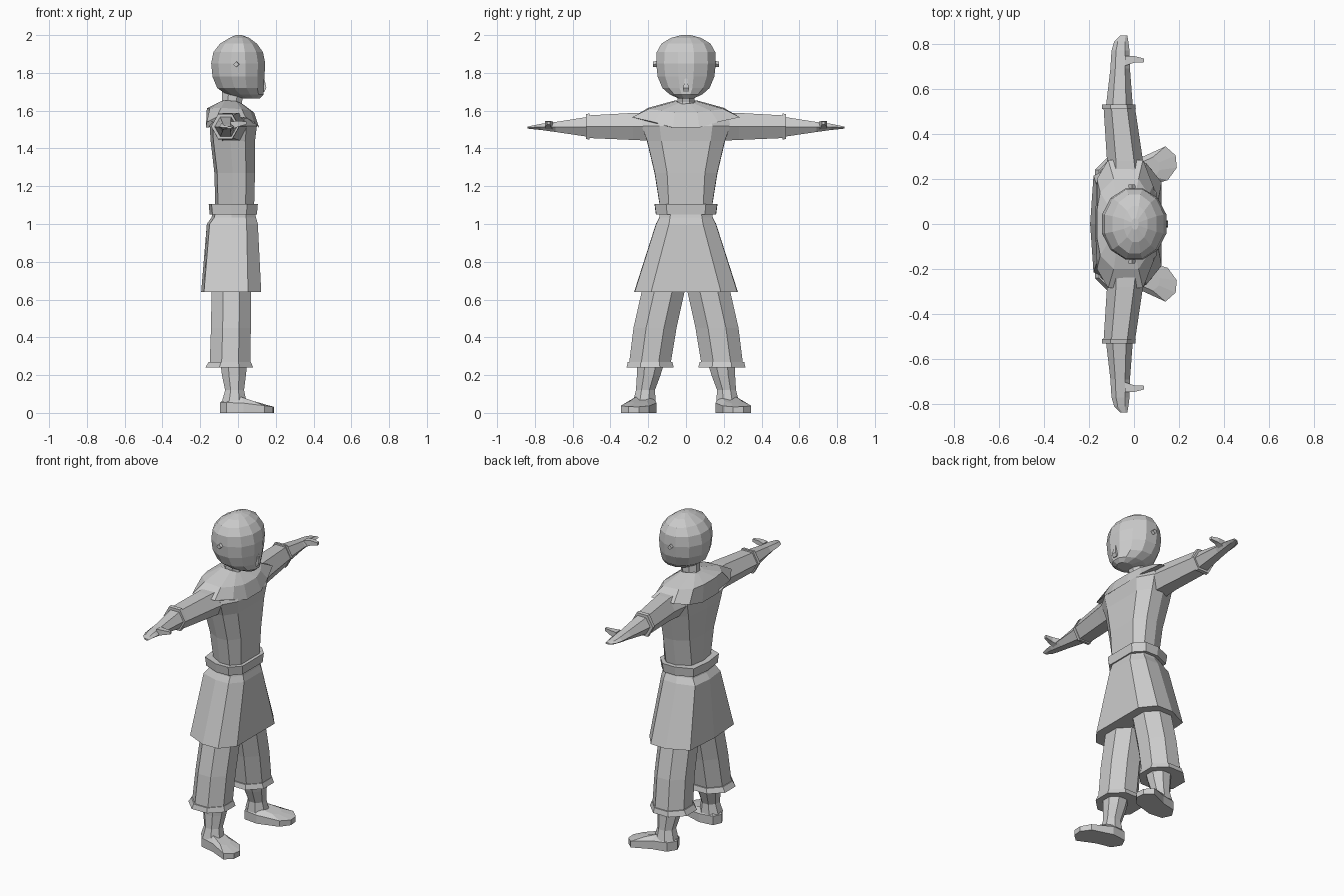
import bpy, bmesh, math
from mathutils import Vector


def loft(name, rings, mirror=False, cap=True):
    """Skin a stack of equal-length point rings; optionally mirror across y."""
    bm = bmesh.new()
    vr = [[bm.verts.new(p) for p in r] for r in rings]
    n = len(vr[0])
    for a, b in zip(vr, vr[1:]):
        for i in range(n):
            j = (i + 1) % n
            bm.faces.new((a[i], a[j], b[j], b[i]))
    if cap:
        bm.faces.new(vr[0])
        bm.faces.new(vr[-1])
    if mirror:
        d = bmesh.ops.duplicate(bm, geom=bm.verts[:] + bm.edges[:] + bm.faces[:])
        for v in d["geom"]:
            if isinstance(v, bmesh.types.BMVert):
                v.co.y *= -1
    bmesh.ops.recalc_face_normals(bm, faces=bm.faces[:])
    me = bpy.data.meshes.new(name)
    bm.to_mesh(me)
    bm.free()
    ob = bpy.data.objects.new(name, me)
    bpy.context.collection.objects.link(ob)
    return ob


def level(z, x0, x1, y0, y1, n=8, turn=0.5):
    """Horizontal ring fitted to x and y limits."""
    cs = [(math.cos((i + turn) * math.tau / n), math.sin((i + turn) * math.tau / n)) for i in range(n)]
    mx, my = max(abs(c) for c, s in cs), max(abs(s) for c, s in cs)
    return [Vector(((x0 + x1) / 2 + c / mx * (x1 - x0) / 2, (y0 + y1) / 2 + s / my * (y1 - y0) / 2, z))
            for c, s in cs]


def upright(y, x0, x1, z0, z1, n=6):
    """Ring standing across the y axis."""
    return [Vector((p.x, y, p.y)) for p in level(0, x0, x1, z0, z1, n, 0)]


def body(z, xf, xb, yf, ys, yb):
    """Left-right symmetric clothing ring: front, side and back widths."""
    half = [(xf, yf), (xf - (xf - xb) * .22, ys), (xb + (xf - xb) * .45, ys * 1.01), (xb + .015, yb)]
    pts = half + [(xb, 0)] + [(x, -y) for x, y in reversed(half)]
    return [Vector((x, y, z)) for x, y in pts]


# Torso with the chest widening into the shoulders
loft("torso", [body(1.08, .085, -.12, .09, .135, .09), body(1.27, .09, -.125, .1, .165, .12),
               body(1.44, .09, -.145, .13, .205, .16), body(1.52, .1, -.15, .14, .235, .18),
               body(1.58, .07, -.14, .12, .22, .16), body(1.63, .02, -.1, .04, .07, .05)])

# Shoulder mantle draped around the neck
outer = [(.112, .07, 1.51), (.085, .17, 1.54), (.04, .285, 1.565), (-.115, .285, 1.565), (-.165, .2, 1.54), (-.17, .08, 1.51)]
mid = [(.085, .06, 1.59), (.065, .13, 1.6), (.02, .2, 1.608), (-.09, .2, 1.615), (-.15, .14, 1.612), (-.165, .06, 1.612)]
inner = [(.025, .02, 1.635), (.015, .04, 1.64), (-.01, .055, 1.65), (-.07, .055, 1.655), (-.09, .04, 1.65), (-.1, .02, 1.645)]
loft("mantle", [h + [(x, -y, z) for x, y, z in reversed(h)] for h in (outer, mid, inner)])

# Belt and flared skirt
loft("belt", [body(1.05, .1, -.15, .1, .158, .12), body(1.105, .105, -.155, .105, .165, .125)])
loft("skirt", [body(1.06, .09, -.135, .08, .14, .1), body(1.035, .095, -.14, .085, .14, .11),
               body(1.0, .105, -.165, .09, .158, .125), body(.64, .123, -.195, .185, .272, .215)])

# Neck and faceted head
loft("neck", [level(z, x0, x1, -h, h) for z, x0, x1, h in
              ((1.6, -.1, .025, .06), (1.645, -.085, .02, .045), (1.72, -.085, .04, .045))])
head = [(1.665, .02, .115, .04), (1.685, -.06, .135, .085), (1.72, -.11, .135, .125), (1.78, -.135, .14, .15),
        (1.85, -.142, .144, .158), (1.91, -.13, .132, .155), (1.955, -.095, .1, .13),
        (1.985, -.045, .06, .08), (2.0, -.012, .02, .025)]
loft("head", [level(z, x0, x1, -h, h, 12) for z, x0, x1, h in head])
loft("nose", [level(1.7, .12, .14, -.015, .015, 4), level(1.72, .12, .15, -.015, .015, 4),
              level(1.77, .12, .14, -.006, .006, 4)])
loft("ears", [upright(.14, -.02, .01, 1.83, 1.865, 4), upright(.175, -.025, .005, 1.83, 1.86, 4)], True)

# Sleeves with raised cuffs, then tapered hands and thumbs
loft("sleeves", [upright(.17, -.13, .06, 1.44, 1.59), upright(.28, -.12, .04, 1.445, 1.588),
                 upright(.515, -.135, .005, 1.455, 1.575)], True)
loft("sleeve_cuffs", [upright(.51, -.142, .008, 1.447, 1.585), upright(.53, -.142, .006, 1.45, 1.582)], True)
loft("hands", [upright(y, x0, x1, z0, z1) for y, x0, x1, z0, z1 in
               ((.52, -.125, -.005, 1.462, 1.567), (.69, -.105, -.018, 1.487, 1.54),
                (.77, -.1, -.02, 1.498, 1.53), (.81, -.088, -.025, 1.502, 1.522), (.838, -.06, -.03, 1.505, 1.515))], True)


def across(x, y, z, r):
    return [(x, y + a * r, z + b * r) for a, b in ((1, 1), (-1, 1), (-1, -1), (1, -1))]


loft("thumbs", [across(-.04, .725, 1.52, .022), across(0, .732, 1.53, .015), across(.045, .727, 1.535, .008)], True)

# Trouser legs and turned hems
loft("trouser_legs", [level(z, x0, x1, y0, y1) for z, x0, x1, y0, y1 in
                      ((.75, -.135, .07, .0, .21), (.64, -.14, .07, .008, .235),
                       (.45, -.143, .068, .05, .278), (.25, -.15, .065, .083, .303))], True)
loft("trouser_hems", [level(.27, -.155, .068, .072, .308), level(.24, -.173, .08, .065, .315)], True)

# Ankles and outward-turned shoes
loft("ankles", [level(z, x0, x1, y0, y1) for z, x0, x1, y0, y1 in
                ((.28, -.095, .05, .11, .26), (.2, -.085, .042, .135, .26),
                 (.12, -.068, .032, .165, .265), (.06, -.085, .045, .16, .28))], True)
sole = [(-.07, .165), (.02, .155), (.15, .195), (.19, .25), (.185, .305), (.14, .345), (.03, .295), (-.06, .275), (-.095, .22)]
rim = [Vector((x, y, .055 - max(0, x) * .12)) for x, y in sole]
c = Vector((.0, .225, .09))
top = [Vector((c.x + (p.x - c.x) * .6, c.y + (p.y - c.y) * .6, .09 - max(0, p.x) * .2)) for p in rim]
loft("shoes", [[(x, y, 0) for x, y in sole], rim, top], True)
